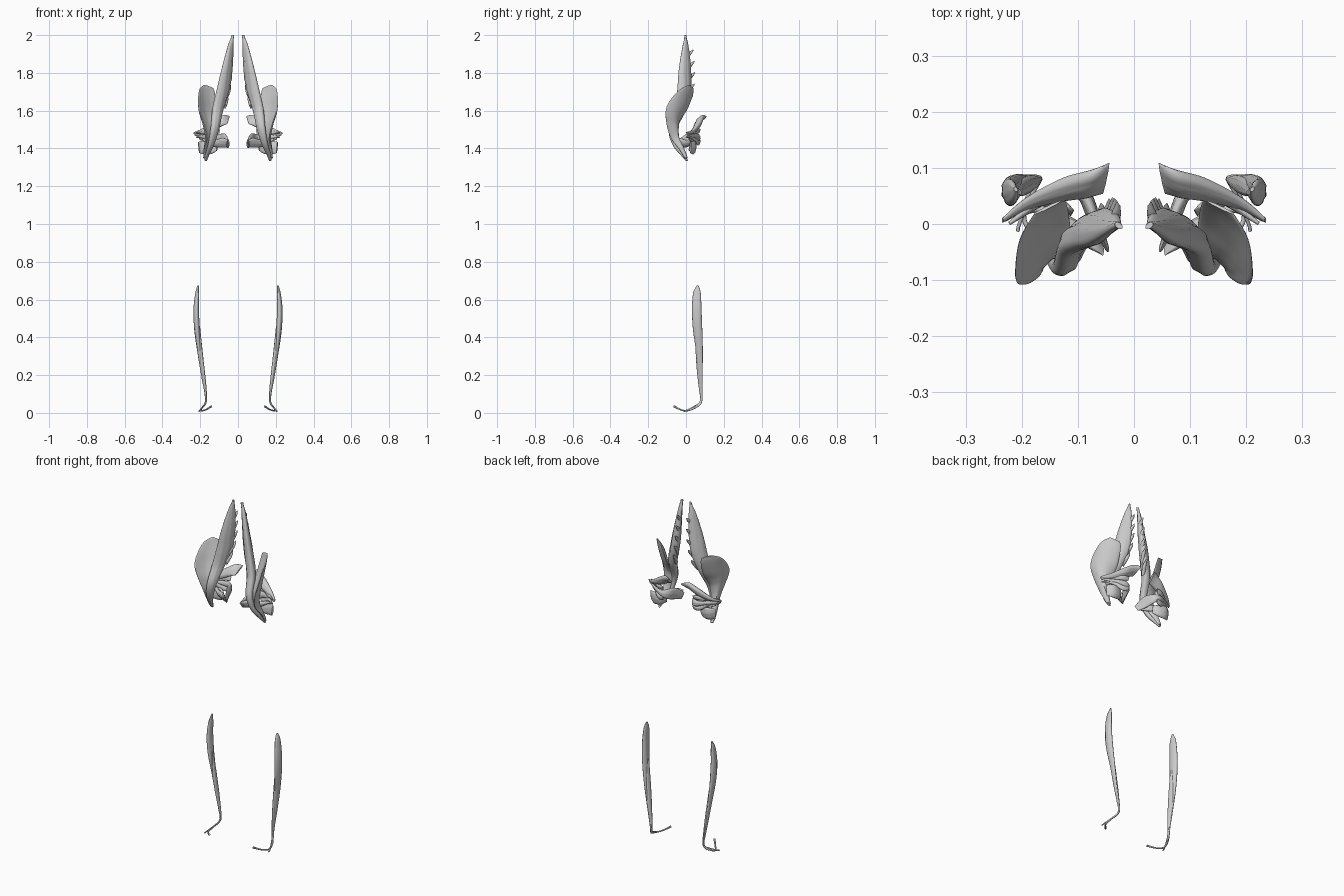
import bpy, bmesh, math
from mathutils import Vector as V


def spline(vals, i, t):
    # Catmull-Rom through numbers or vectors
    p0, p1 = vals[max(i - 1, 0)], vals[i]
    p2, p3 = vals[i + 1], vals[min(i + 2, len(vals) - 1)]
    return 0.5 * (2 * p1 + (p2 - p0) * t + (2 * p0 - 5 * p1 + 4 * p2 - p3) * t * t
                  + (3 * p1 - p0 - 3 * p2 + p3) * t ** 3)


def muscle(name, stations, bow=(0, 0, 0), ripple=0.08, sides=24, steps=7):
    """Loft lens-shaped sections; station = one edge, other edge, half thickness."""
    A = [V(s[0]) for s in stations]
    B = [V(s[1]) for s in stations]
    T = [s[2] for s in stations]
    rows = []
    for i in range(len(stations) - 1):
        for k in range(steps):
            rows.append((i, k / steps))
    rows.append((len(stations) - 2, 1.0))
    pts = [(spline(A, i, t), spline(B, i, t), max(spline(T, i, t), 0.001)) for i, t in rows]
    mids = [(a + b) / 2 for a, b, _ in pts]
    bm = bmesh.new()
    rings = []
    for n, (a, b, th) in enumerate(pts):
        tan = mids[min(n + 1, len(pts) - 1)] - mids[max(n - 1, 0)]
        wide = (b - a) / 2
        nor = tan.cross(wide).normalized()
        fade = math.sin(math.pi * n / (len(pts) - 1))
        ring = []
        for j in range(sides):
            u = 2 * math.pi * j / sides
            c, s = math.cos(u), math.sin(u)
            th2 = th * (1 + ripple * math.sin(9 * c + 1.5 * n / steps))
            ring.append(bm.verts.new(mids[n] + wide * c + nor * s * th2
                                     + V(bow) * (1 - c * c) * fade))
        rings.append(ring)
    for r, q in zip(rings, rings[1:]):
        for j in range(sides):
            bm.faces.new((r[j], r[(j + 1) % sides], q[(j + 1) % sides], q[j]))
    bm.faces.new(rings[0][::-1])
    bm.faces.new(rings[-1])
    bmesh.ops.recalc_face_normals(bm, faces=bm.faces)
    me = bpy.data.meshes.new(name)
    bm.to_mesh(me)
    bm.free()
    ob = bpy.data.objects.new(name, me)
    bpy.context.collection.objects.link(ob)
    ob.modifiers.new("mirror", 'MIRROR').use_mirror_merge = False
    bpy.ops.object.select_all(action='DESELECT')
    ob.select_set(True)
    bpy.context.view_layer.objects.active = ob
    bpy.ops.object.shade_smooth_by_angle(angle=math.radians(50))
    return ob


# long spinal hip flexor
muscle("psoas", [
    ((.021, -.008, 2.0), (.033, .002, 2.0), .005),
    ((.026, .012, 1.94), (.052, -.017, 1.94), .011),
    ((.034, .024, 1.82), (.083, -.036, 1.82), .020),
    ((.050, .022, 1.71), (.108, -.043, 1.71), .024),
    ((.080, -.002, 1.61), (.130, -.055, 1.61), .023),
    ((.103, -.048, 1.51), (.140, -.088, 1.51), .019),
    ((.125, -.048, 1.43), (.155, -.070, 1.43), .014),
    ((.153, -.012, 1.365), (.173, -.024, 1.37), .009),
    ((.165, .008, 1.335), (.178, .002, 1.337), .005)])

# slips along the back edge of the spinal flexor
for n, (x, y, z) in enumerate([(.026, .012, 1.90), (.030, .018, 1.84), (.034, .020, 1.78),
                               (.040, .018, 1.72), (.054, .010, 1.66)]):
    muscle(f"psoas_slip_{n}", [
        ((x + .012, y - .02, z - .050), (x + .024, y - .016, z - .012), .010),
        ((x + .002, y, z - .020), (x + .010, y + .006, z + .010), .009),
        ((x - .001, y + .020, z + .008), (x + .004, y + .027, z + .024), .004)],
        sides=12, steps=4)

# fan lining the hip bowl
muscle("iliacus", [
    ((.130, .041, 1.718), (.178, .018, 1.737), .003),
    ((.121, .037, 1.685), (.204, -.030, 1.714), .005),
    ((.115, .008, 1.61), (.211, -.084, 1.655), .009),
    ((.113, -.026, 1.56), (.206, -.107, 1.60), .012),
    ((.117, -.048, 1.52), (.184, -.102, 1.53), .015),
    ((.130, -.048, 1.45), (.168, -.080, 1.46), .015),
    ((.150, -.018, 1.39), (.180, -.036, 1.40), .011),
    ((.163, .006, 1.345), (.184, -.004, 1.35), .007)], bow=(.014, .018, 0))

# upper deep rotator
muscle("piriformis", [
    ((.044, .109, 1.570), (.056, .054, 1.530), .006),
    ((.075, .094, 1.575), (.088, .048, 1.518), .015),
    ((.125, .078, 1.548), (.135, .043, 1.495), .016),
    ((.190, .045, 1.505), (.190, .028, 1.478), .009),
    ((.233, .010, 1.486), (.235, .003, 1.476), .003)])

# inner deep rotator, turning round the pelvis
muscle("obturator_internus", [
    ((.046, -.050, 1.435), (.052, -.030, 1.402), .004),
    ((.066, .000, 1.475), (.073, .010, 1.41), .010),
    ((.086, .045, 1.478), (.090, .055, 1.425), .012),
    ((.115, .066, 1.475), (.115, .066, 1.440), .010),
    ((.165, .048, 1.475), (.165, .045, 1.455), .007),
    ((.230, .008, 1.477), (.230, .006, 1.468), .003)])

# outer deep rotator
muscle("obturator_externus", [
    ((.055, -.056, 1.445), (.060, -.025, 1.404), .005),
    ((.080, -.038, 1.455), (.085, -.010, 1.405), .012),
    ((.125, -.005, 1.445), (.125, .012, 1.41), .012),
    ((.170, .025, 1.45), (.170, .028, 1.432), .007),
    ((.205, .015, 1.457), (.205, .014, 1.448), .003)])

# small paired rotators
for name, z0, z1 in (("gemellus_superior", 1.492, 1.484), ("gemellus_inferior", 1.432, 1.460)):
    muscle(name, [
        ((.096, .076, z0 + .012), (.098, .068, z0 - .012), .003),
        ((.130, .066, z0 + .012), (.130, .058, z0 - .014), .009),
        ((.180, .034, z1 + .009), (.180, .028, z1 - .009), .007),
        ((.222, .002, z1 + .003), (.222, .000, z1 - .003), .003)])

# square lower rotator
muscle("quadratus_femoris", [
    ((.108, .024, 1.428), (.112, .015, 1.388), .004),
    ((.135, .040, 1.435), (.138, .032, 1.372), .012),
    ((.175, .045, 1.440), (.175, .036, 1.368), .013),
    ((.210, .026, 1.435), (.205, .022, 1.376), .005)])

# long outer calf muscle with its tendon under the foot
muscle("peroneus_longus", [
    ((.208, .058, .675), (.213, .066, .675), .003),
    ((.213, .038, .635), (.219, .078, .635), .009),
    ((.219, .032, .55), (.224, .082, .55), .014),
    ((.216, .036, .45), (.220, .086, .45), .014),
    ((.203, .052, .33), (.208, .089, .33), .010),
    ((.188, .066, .20), (.190, .088, .20), .006),
    ((.172, .075, .10), (.174, .088, .10), .004),
    ((.172, .070, .055), (.174, .081, .048), .004),
    ((.190, .042, .031), (.192, .045, .021), .004),
    ((.194, .005, .017), (.196, .006, .008), .004),
    ((.172, -.025, .020), (.173, -.026, .012), .004),
    ((.140, -.060, .040), (.141, -.066, .030), .005)])

# short outer calf muscle ending at the foot edge
muscle("peroneus_brevis", [
    ((.203, .052, .46), (.206, .062, .46), .003),
    ((.198, .050, .36), (.203, .078, .36), .009),
    ((.186, .056, .24), (.191, .086, .24), .010),
    ((.172, .068, .13), (.176, .086, .13), .007),
    ((.167, .074, .065), (.170, .083, .058), .004),
    ((.184, .044, .038), (.186, .048, .030), .003),
    ((.203, .000, .016), (.205, .002, .008), .003),
    ((.206, -.014, .010), (.208, -.012, .004), .003)])
